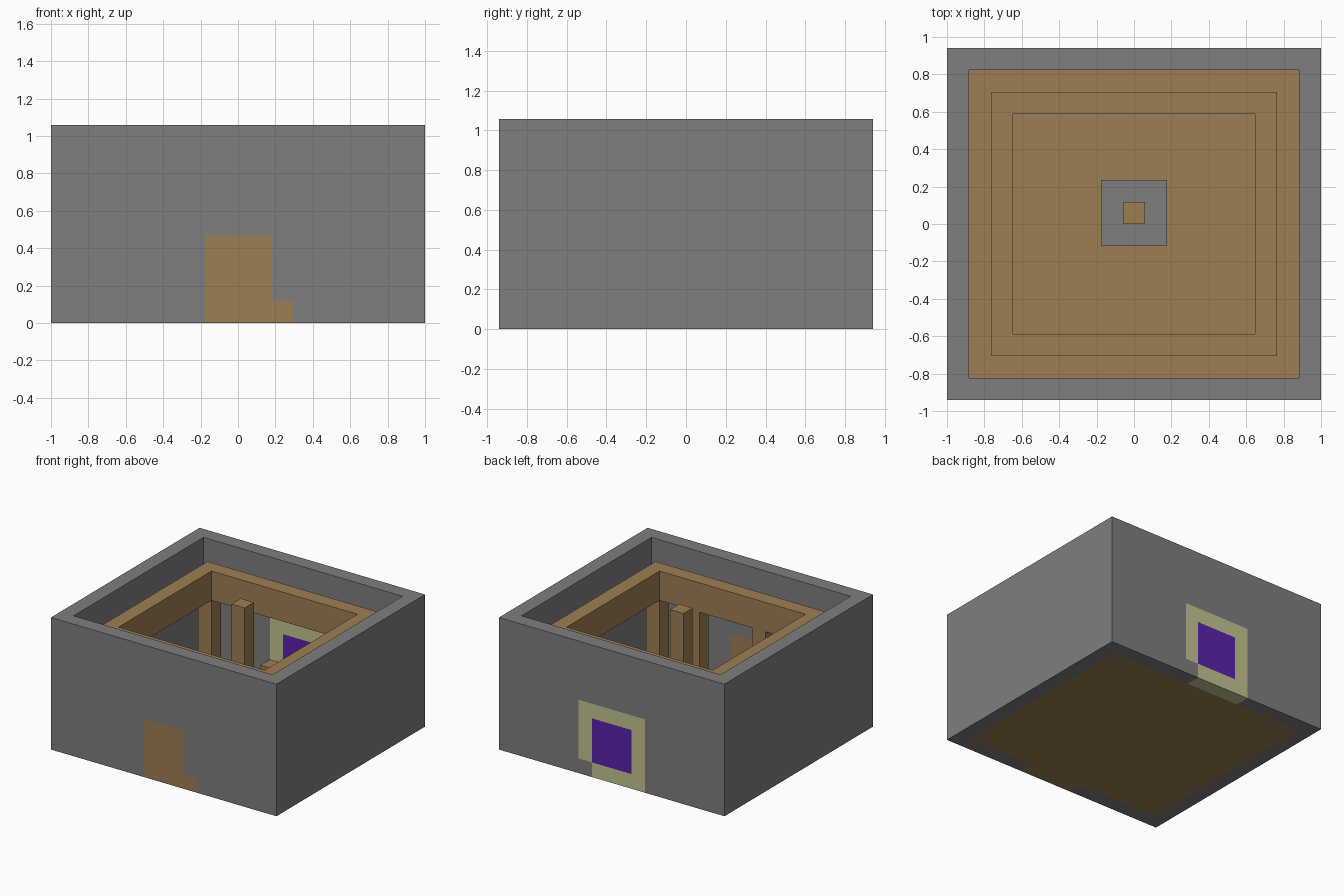
import bpy
import bmesh
from mathutils import Matrix, Vector

U = 2 / 17                       # one block
W, D, H = 17, 16, 9              # size in blocks

cube = bpy.data.objects.get("Cube")
if cube:
    bpy.data.objects.remove(cube, do_unlink=True)


def linear(v):
    v /= 255
    return v / 12.92 if v <= 0.04045 else ((v + 0.055) / 1.055) ** 2.4


def material(name, *rgb):
    m = bpy.data.materials.new(name)
    col = [linear(v) for v in rgb] + [1]
    m.use_nodes = True
    m.diffuse_color = col
    bsdf = next(n for n in m.node_tree.nodes if n.type == 'BSDF_PRINCIPLED')
    bsdf.inputs["Base Color"].default_value = col
    bsdf.inputs["Roughness"].default_value = 0.9
    return m


stone = material("stone grey", 126, 126, 126)
wood = material("wood brown", 157, 127, 83)
cream = material("pale cream", 196, 196, 146)
purple = material("deep purple", 89, 35, 172)


def blocks(name, mat, *boxes):
    """Boxes given as (x0, x1, y0, y1, z0, z1) in block units."""
    bm = bmesh.new()
    for x0, x1, y0, y1, z0, z1 in boxes:
        centre = Vector(((x0 + x1 - W) / 2, (y0 + y1 - D) / 2, (z0 + z1) / 2)) * U
        size = Vector((x1 - x0, y1 - y0, z1 - z0)) * U
        bmesh.ops.create_cube(bm, size=1,
                              matrix=Matrix.Translation(centre) @ Matrix.Diagonal(size).to_4x4())
    me = bpy.data.meshes.new(name)
    bm.to_mesh(me)
    bm.free()
    me.materials.append(mat)
    ob = bpy.data.objects.new(name, me)
    bpy.context.collection.objects.link(ob)


def ring(name, mat, inset, z0, z1):
    """Rectangular ring one block wide, inset from the outside."""
    a, x, y = inset, W - inset, D - inset
    blocks(name, mat,
           (a, a + 1, a, y, z0, z1), (x - 1, x, a, y, z0, z1),
           (a + 1, x - 1, a, a + 1, z0, z1), (a + 1, x - 1, y - 1, y, z0, z1))


# Outer walls, with openings for the door and the portal
for side, x in (("right", 0), ("left", W - 1)):
    blocks(side + "_wall", stone, (x, x + 1, 0, D, 0, H))
blocks("front_wall", stone,
       (1, 7, 0, 1, 0, H), (7, 10, 0, 1, 4, H),
       (10, 11, 0, 1, 1, H), (11, W - 1, 0, 1, 0, H))
blocks("back_wall", stone,
       (1, 6, D - 1, D, 0, H), (6, 11, D - 1, D, 5, H),
       (10, 11, D - 1, D, 0, 1), (11, W - 1, D - 1, D, 0, H))

# Floor and door
blocks("floor", wood, (1, W - 1, 1, D - 1, 0, 1))
blocks("door_sill", wood, (7, 11, 0, 1, 0, 1))
blocks("front_door", wood, (7, 10, 0, 1, 1, 4))

# Portal in the back wall
blocks("portal_frame", cream,
       (6, 7, D - 1, D, 0, 5), (7, 10, D - 1, D, 0, 1),
       (7, 10, D - 1, D, 4, 5), (10, 11, D - 1, D, 1, 5))
blocks("portal", purple, (7, 10, D - 1, D, 1, 4))
blocks("portal_step", wood, (6, 7, D - 2, D - 1, 1, 2))

# Roof rings and the posts carrying them
ring("roof_ledge", wood, 1, 6, 7)
ring("roof_ring", wood, 2, 6, 8)
for n, (x, y) in enumerate(((2, 2), (6, 2), (11, 2), (14, 2), (2, 13), (14, 13)), 1):
    blocks(f"post_{n}", wood, (x, x + 1, y, y + 1, 1, 6))

# Centre post on its stone base
blocks("centre_base", stone, (7, 10, 7, 10, 1, 2))
blocks("centre_post", wood, (8, 9, 8, 9, 2, H))
